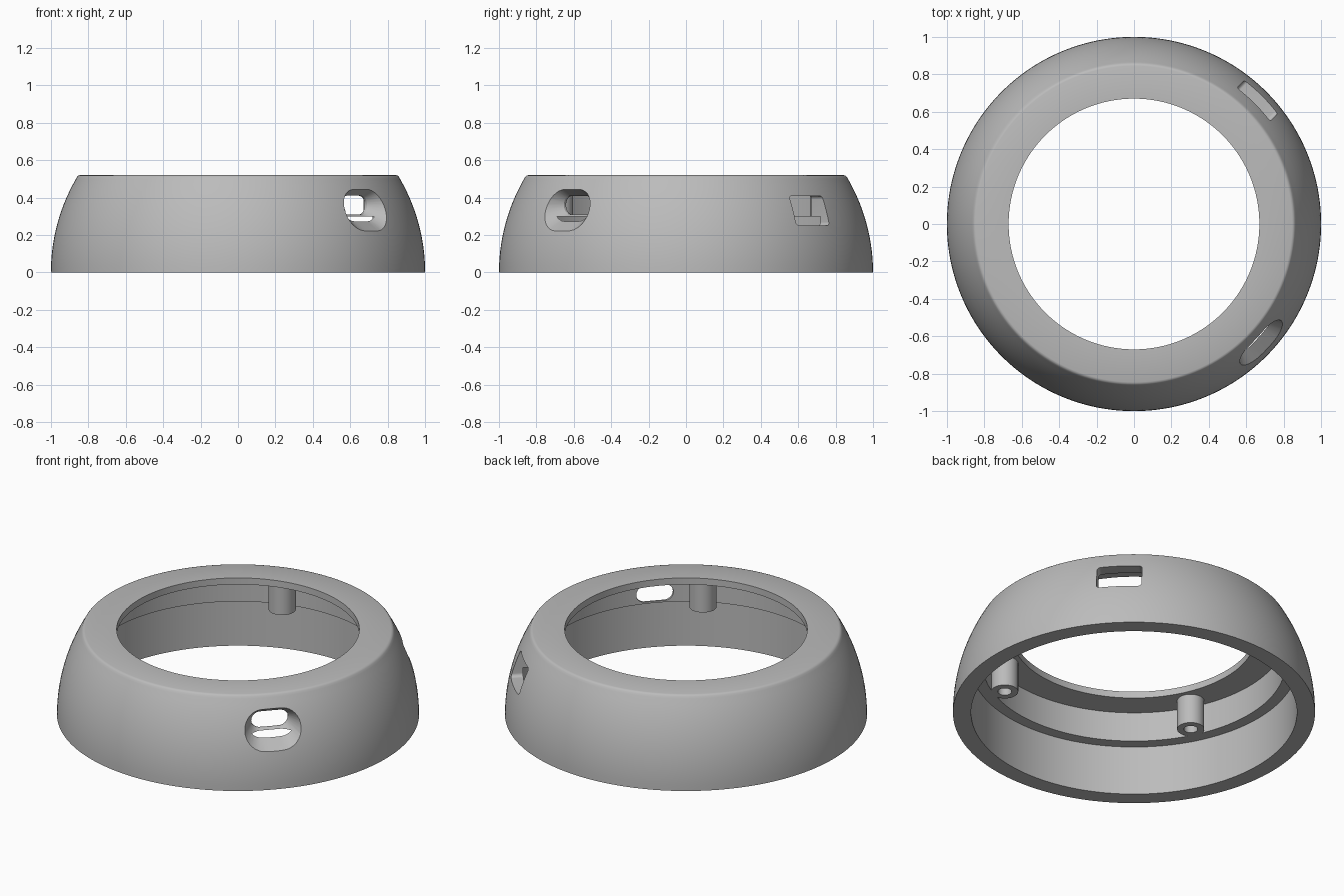
import bpy, bmesh, math
from mathutils import Matrix, Vector

cube = bpy.data.objects.get("Cube")
if cube:
    bpy.data.objects.remove(cube, do_unlink=True)

grey = bpy.data.materials.new("plain grey")
grey.use_nodes = True
grey.diffuse_color = (0.5, 0.5, 0.5, 1)
grey.node_tree.nodes["Principled BSDF"].inputs["Base Color"].default_value = grey.diffuse_color


def finish(bm, name):
    bmesh.ops.recalc_face_normals(bm, faces=bm.faces[:])
    mesh = bpy.data.meshes.new(name)
    bm.to_mesh(mesh)
    bm.free()
    mesh.materials.append(grey)
    obj = bpy.data.objects.new(name, mesh)
    bpy.context.collection.objects.link(obj)
    return obj


def lathe(name, profile, steps):
    """Spin a closed (radius, height) profile into a ring."""
    bm = bmesh.new()
    verts = [bm.verts.new((r, 0, z)) for r, z in profile]
    edges = [bm.edges.new((v, verts[i - 1])) for i, v in enumerate(verts)]
    bmesh.ops.spin(bm, geom=verts + edges, axis=(0, 0, 1), cent=(0, 0, 0),
                   angle=math.tau, steps=steps, use_duplicate=False)
    bmesh.ops.remove_doubles(bm, verts=bm.verts[:], dist=1e-5)
    return finish(bm, name)


def rounded_rect(half_w, half_h, radius, n=8):
    pts = []
    for k, (sx, sz) in enumerate([(1, 1), (-1, 1), (-1, -1), (1, -1)]):
        for i in range(n + 1):
            a = (k + i / n) * math.pi / 2
            pts.append((sx * (half_w - radius) + radius * math.cos(a),
                        sz * (half_h - radius) + radius * math.sin(a)))
    return pts


def slot_cutter(name, angle, z, sections):
    """Loft rounded rectangles placed at growing distances from the axis."""
    bm = bmesh.new()
    turn = Matrix.Rotation(math.radians(angle), 4, 'Z')
    loops = [[bm.verts.new(turn @ Vector((d, t, z + h))) for t, h in rounded_rect(w, hh, r)]
             for d, w, hh, r in sections]
    for a, b in zip(loops, loops[1:]):
        for i in range(len(a)):
            bm.faces.new((a[i - 1], a[i], b[i], b[i - 1]))
    bm.faces.new(loops[0])
    bm.faces.new(loops[-1])
    obj = finish(bm, name)
    obj.hide_render = True
    return obj


def smooth(obj):
    bpy.ops.object.select_all(action='DESELECT')
    obj.select_set(True)
    bpy.context.view_layer.objects.active = obj
    bpy.ops.object.shade_smooth_by_angle(angle=math.radians(30))


# Domed ring: spherical outside, rounded top edge, stepped inside
top = 0.52
dome = [(math.cos(a), math.sin(a)) for a in (math.asin(0.5) * i / 14 for i in range(15))]
fillet = [(0.860, 0.511), (0.854, 0.517), (0.845, top)]
inside = [(0.67, top), (0.67, 0.48), (0.834, 0.48), (0.834, 0.30), (0.90, 0.30), (0.90, 0)]
ring = lathe("domed_ring", dome + fillet + inside, 160)

# Flared front port and rectangular rear port
flare = 0.14
cutters = [
    slot_cutter("front_port_cutter", -43, 0.36,
                [(0.6, 0.105, 0.05, 0.05), (0.845, 0.105, 0.05, 0.05),
                 (1.05, 0.105 + flare, 0.05 + flare, 0.05 + flare)]),
    slot_cutter("rear_port_cutter", 45, 0.33,
                [(0.6, 0.125, 0.08, 0.02), (1.1, 0.125, 0.08, 0.02)]),
]
for cutter in cutters:
    mod = ring.modifiers.new("cut", 'BOOLEAN')
    mod.operation = 'DIFFERENCE'
    mod.solver = 'EXACT'
    mod.object = cutter
    bpy.context.view_layer.objects.active = ring
    bpy.ops.object.modifier_apply(modifier=mod.name)
    bpy.data.objects.remove(cutter, do_unlink=True)
smooth(ring)

# Hollow screw posts hanging from the underside of the top
for i, angle in enumerate((106.5, 206, 298)):
    post = lathe(f"screw_post_{i + 1}",
                 [(0.038, 0.30), (0.075, 0.30), (0.075, 0.49), (0.038, 0.49)], 32)
    a = math.radians(angle)
    post.location = (0.77 * math.cos(a), 0.77 * math.sin(a), 0)
    smooth(post)
